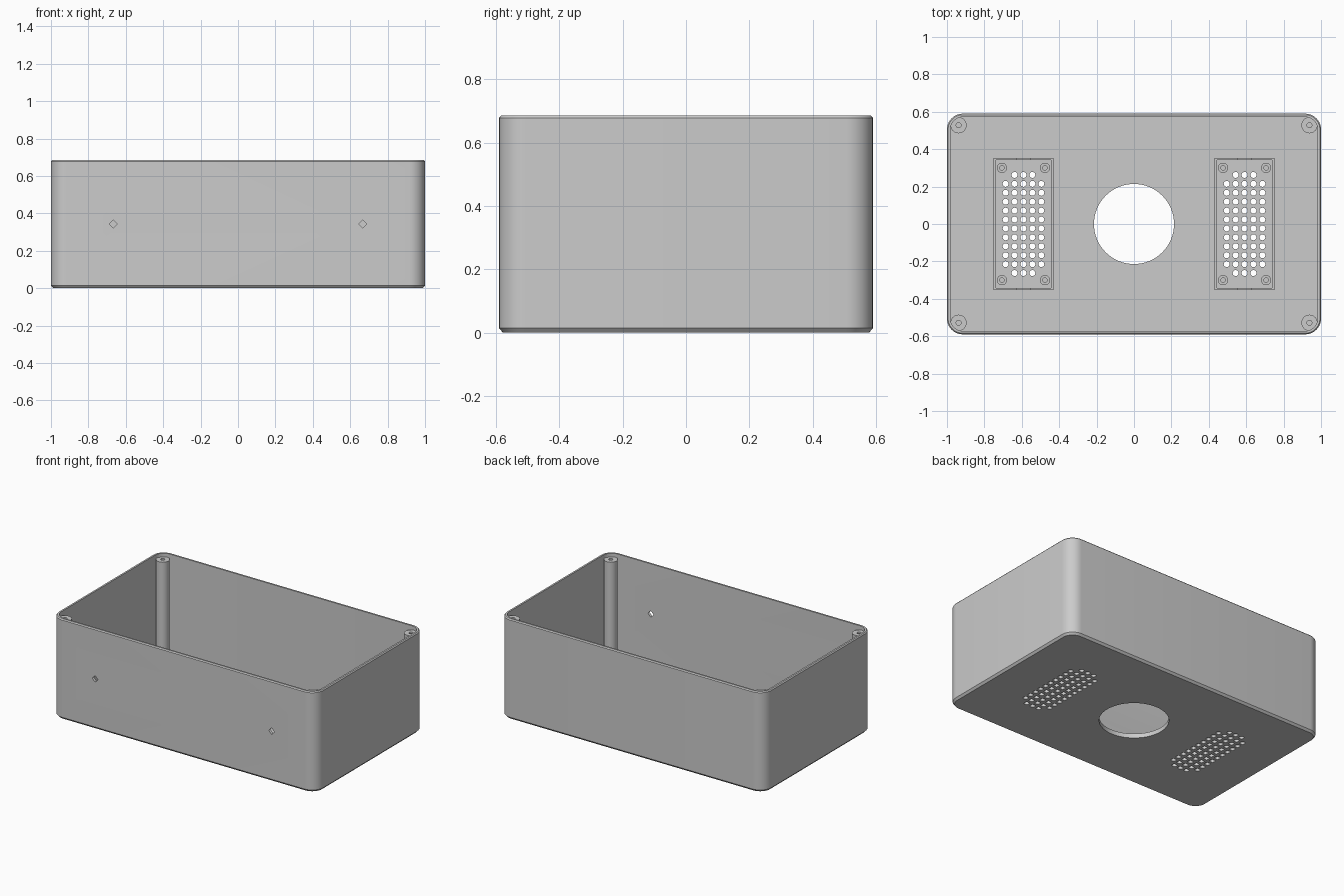
import bpy, bmesh, math

if "Cube" in bpy.data.objects:
    bpy.data.objects.remove(bpy.data.objects["Cube"], do_unlink=True)

grey = bpy.data.materials.new("plain grey")
grey.use_nodes = True
grey.diffuse_color = (0.6, 0.6, 0.6, 1)
grey.node_tree.nodes["Principled BSDF"].inputs["Base Color"].default_value = (0.6, 0.6, 0.6, 1)

HX, HY, H = 1.0, 0.59, 0.685      # half length, half depth, height
R, WALL, FLOOR = 0.085, 0.018, 0.03


def rounded_ring(inset, z, steps=10):
    """Rounded rectangle outline of the case, moved inward by inset."""
    r, pts = R - inset, []
    for k, (sx, sy) in enumerate([(1, 1), (-1, 1), (-1, -1), (1, -1)]):
        for i in range(steps + 1):
            a = (k + i / steps) * math.pi / 2
            pts.append((sx * (HX - R) + r * math.cos(a), sy * (HY - R) + r * math.sin(a), z))
    return pts


def circle_ring(x, y, z, r, sides=32):
    return [(x + r * math.cos(i * math.tau / sides), y + r * math.sin(i * math.tau / sides), z)
            for i in range(sides)]


def rect_ring(x, hx, hy, z):
    return [(x + hx, hy, z), (x - hx, hy, z), (x - hx, -hy, z), (x + hx, -hy, z)]


def loft(bm, rings):
    """Join successive outlines with quads and close both ends."""
    loops = [[bm.verts.new(p) for p in ring] for ring in rings]
    for a, b in zip(loops, loops[1:]):
        for i in range(len(a)):
            j = (i + 1) % len(a)
            bm.faces.new((a[i], a[j], b[j], b[i]))
    bm.faces.new(loops[0][::-1])
    bm.faces.new(loops[-1])


def make(name, solids):
    bm = bmesh.new()
    for rings in solids:
        loft(bm, rings)
    bmesh.ops.recalc_face_normals(bm, faces=bm.faces)
    mesh = bpy.data.meshes.new(name)
    bm.to_mesh(mesh)
    bm.free()
    mesh.materials.append(grey)
    ob = bpy.data.objects.new(name, mesh)
    bpy.context.collection.objects.link(ob)
    return ob


def activate(ob):
    bpy.ops.object.select_all(action='DESELECT')
    ob.select_set(True)
    bpy.context.view_layer.objects.active = ob


def cut(ob, solids):
    cutter = make("cutter", solids)
    cutter.hide_render = True
    mod = ob.modifiers.new("cut", 'BOOLEAN')
    mod.operation, mod.solver, mod.object = 'DIFFERENCE', 'EXACT', cutter
    activate(ob)
    bpy.ops.object.modifier_apply(modifier=mod.name)
    bpy.data.objects.remove(cutter, do_unlink=True)


def smooth(ob):
    activate(ob)
    bpy.ops.object.shade_smooth_by_angle(angle=math.radians(30))


def post(x, y, z0, z1, r, bore, bore_z):
    """Screw post with a blind bore in its top."""
    return [circle_ring(x, y, z0, r), circle_ring(x, y, z1, r),
            circle_ring(x, y, z1, bore), circle_ring(x, y, bore_z, bore)]


# Open case with chamfered base and eased rim
case = make("case", [[rounded_ring(0.012, 0), rounded_ring(0, 0.014),
                      rounded_ring(0, H - 0.007), rounded_ring(0.006, H),
                      rounded_ring(WALL, H), rounded_ring(WALL, FLOOR)]])

# Round opening and the two speaker grilles
GX, PITCH = 0.591, 0.0477
holes = [[circle_ring(0, 0, -0.1, 0.214, 64), circle_ring(0, 0, 0.1, 0.214, 64)]]
for side in (-1, 1):
    for row in range(12):
        reach = 1 if row in (0, 11) else 2
        for col in range(-reach, reach + 1):
            x, y = side * GX + col * PITCH, (row - 5.5) * PITCH
            holes.append([circle_ring(x, y, z, 0.016, 16) for z in (-0.1, 0.1)])

# Diamond holes through the front wall
for x in (-0.667, 0.667):
    holes.append([[(x + px, y, H / 2 + pz) for px, _, pz in
                   ((0.022, 0, 0), (0, 0, 0.022), (-0.022, 0, 0), (0, 0, -0.022))]
                  for y in (-HY - 0.05, -HY + 0.05)])
cut(case, holes)
smooth(case)

# Corner posts for the lid screws
corners = [(sx, sy) for sx in (-1, 1) for sy in (-1, 1)]
smooth(make("corner_posts", [post(sx * 0.938, sy * 0.528, FLOOR - 0.005, 0.66, 0.043, 0.013, 0.3)
                             for sx, sy in corners]))

# Speaker frames with notched ends, and their screw posts
TOP = FLOOR + 0.05
for side, word in ((-1, "right"), (1, "left")):
    cx = side * GX
    frame = make(word + "_speaker_frame", [[rect_ring(cx, 0.16, 0.353, FLOOR - 0.005),
                                            rect_ring(cx, 0.16, 0.353, TOP)]])
    cut(frame, [[rect_ring(cx, 0.148, 0.341, -0.1), rect_ring(cx, 0.148, 0.341, 0.2)]])
    cut(frame, [[rect_ring(cx, 0.036, 0.4, TOP - 0.02), rect_ring(cx, 0.036, 0.4, 0.2)]])
    smooth(make(word + "_speaker_posts",
                [post(cx + sx * 0.115, sy * 0.3, FLOOR - 0.005, FLOOR + 0.04, 0.027, 0.012, FLOOR + 0.003)
                 for sx, sy in corners]))
